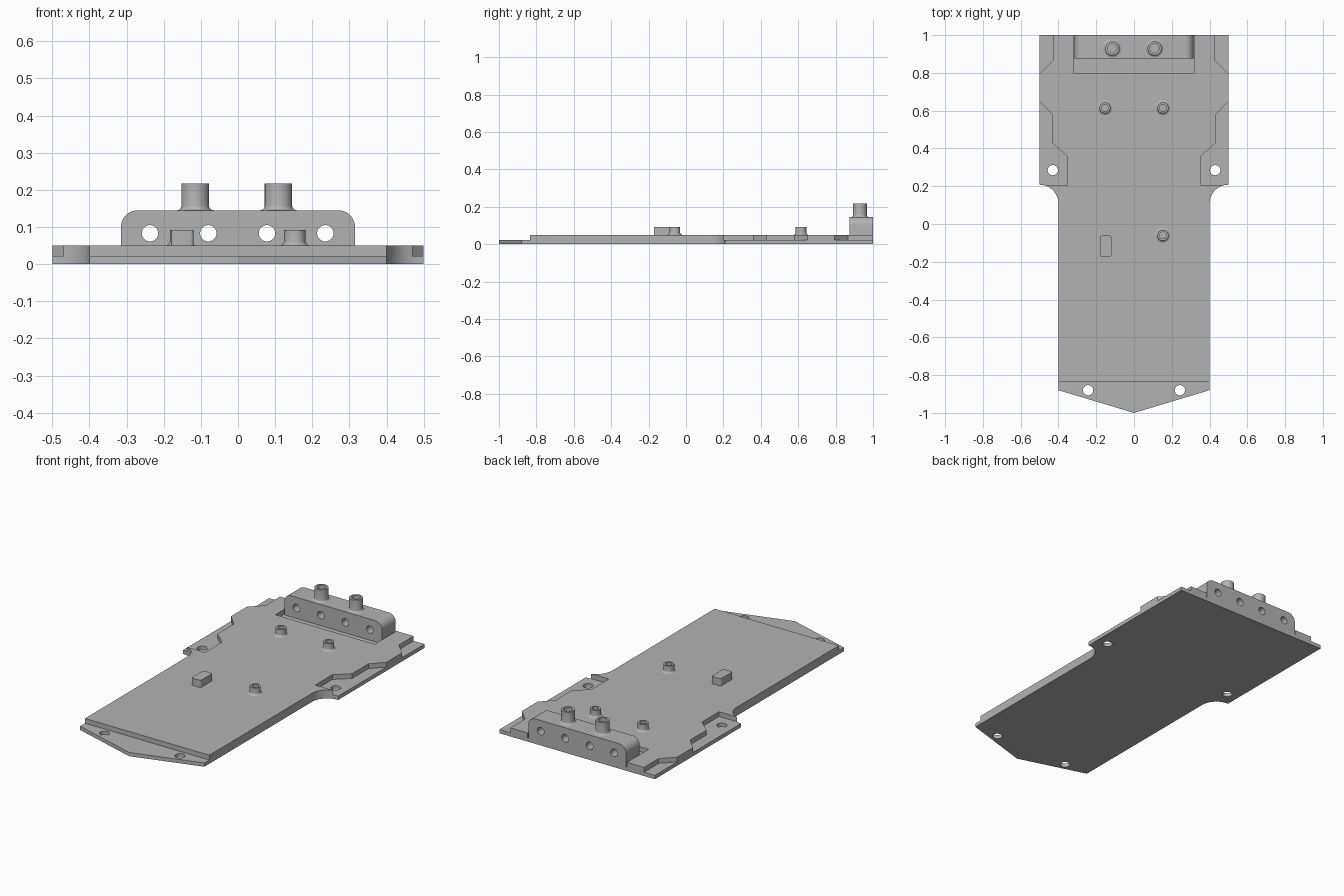
import bpy, bmesh
from math import sin, cos, pi, radians
from mathutils import Matrix, Vector

if "Cube" in bpy.data.objects:
    bpy.data.objects.remove(bpy.data.objects["Cube"], do_unlink=True)

grey = bpy.data.materials.new("plain_grey")
grey.use_nodes = True
grey.diffuse_color = (0.45, 0.45, 0.45, 1)
grey.node_tree.nodes["Principled BSDF"].inputs["Base Color"].default_value = grey.diffuse_color

FLOOR, DECK = 0.022, 0.05


def finish(name, bm):
    bmesh.ops.recalc_face_normals(bm, faces=bm.faces)
    mesh = bpy.data.meshes.new(name)
    bm.to_mesh(mesh)
    bm.free()
    mesh.materials.append(grey)
    obj = bpy.data.objects.new(name, mesh)
    bpy.context.collection.objects.link(obj)
    return obj


def smooth(obj):
    bpy.ops.object.select_all(action='DESELECT')
    obj.select_set(True)
    bpy.context.view_layer.objects.active = obj
    bpy.ops.object.shade_smooth_by_angle(angle=radians(30))


def prism(name, points, direction):
    """Extrude a closed outline of 3D points."""
    bm = bmesh.new()
    face = bm.faces.new([bm.verts.new(p) for p in points])
    ext = bmesh.ops.extrude_face_region(bm, geom=[face])
    verts = [v for v in ext["geom"] if isinstance(v, bmesh.types.BMVert)]
    bmesh.ops.translate(bm, verts=verts, vec=direction)
    return finish(name, bm)


def mirrored(half):
    return half + [(-x, y) for x, y in reversed(half) if x > 0]


def arc(cx, cy, r, a0, a1, n=12):
    angles = [radians(a0 + (a1 - a0) * i / n) for i in range(n + 1)]
    return [(cx + r * cos(a), cy + r * sin(a)) for a in angles]


def drill(obj, holes, radius, axis):
    """Cut round holes right through an object along one axis."""
    bm = bmesh.new()
    turn = Matrix.Rotation(pi / 2, 4, 'X') if axis == 'Y' else Matrix()
    for pos in holes:
        bmesh.ops.create_cone(bm, cap_ends=True, segments=32, radius1=radius, radius2=radius,
                              depth=0.4, matrix=Matrix.Translation(pos) @ turn)
    cutter = finish("hole_cutter", bm)
    cutter.hide_render = True
    mod = obj.modifiers.new("holes", 'BOOLEAN')
    mod.operation, mod.solver, mod.object = 'DIFFERENCE', 'EXACT', cutter
    bpy.ops.object.select_all(action='DESELECT')
    obj.select_set(True)
    bpy.context.view_layer.objects.active = obj
    bpy.ops.object.modifier_apply(modifier=mod.name)
    bpy.data.objects.remove(cutter, do_unlink=True)


def boss(name, x, y, z, r, height, bore, depth):
    """Hollow round post with a flared foot, turned from a profile."""
    flare = 0.012
    foot = [(r + flare - px, pz) for px, pz in
            [(flare * sin(t * pi / 8), flare * (1 - cos(t * pi / 8))) for t in range(5)]]
    profile = foot + [(r, height), (bore, height), (bore, height - depth), (0, height - depth)]
    bm = bmesh.new()
    verts = [bm.verts.new((px, 0, pz)) for px, pz in profile]
    edges = [bm.edges.new(pair) for pair in zip(verts, verts[1:])]
    bmesh.ops.spin(bm, geom=verts + edges, cent=(0, 0, 0), axis=(0, 0, 1),
                   angle=2 * pi, steps=32, use_merge=True)
    bmesh.ops.remove_doubles(bm, verts=bm.verts, dist=0.0001)
    obj = finish(name, bm)
    obj.location = (x, y, z)
    smooth(obj)


# Thin base plate with pointed front and four screw holes
shoulder = arc(0.5, 0.108, 0.1, 180, 90)
base_half = [(0, -1), (0.4, -0.88)] + shoulder + [(0.5, 1)]
base = prism("base_plate", [(x, y, 0) for x, y in mirrored(base_half)], Vector((0, 0, FLOOR)))
drill(base, [(s * x, y, 0) for s in (-1, 1) for x, y in ((0.43, 0.285), (0.243, -0.88))], 0.027, 'Z')
smooth(base)

# Raised deck with side pockets and a rear slot
lip = arc(0.5, 0.108, 0.1, 180, 108)
deck_half = [(0.4, -0.835)] + lip + [
    (0.355, lip[-1][1]), (0.355, 0.36), (0.433, 0.43), (0.433, 0.58), (0.5, 0.65),
    (0.5, 0.795), (0.43, 0.865), (0.43, 1), (0.32, 1), (0.32, 0.8)]
deck = prism("raised_deck", [(x, y, FLOOR) for x, y in mirrored(deck_half)],
             Vector((0, 0, DECK - FLOOR)))
smooth(deck)

# Rear bracket with rounded top corners and four cross holes
bracket_half = [(0.315, FLOOR)] + arc(0.27, 0.1, 0.045, 0, 90)
bracket = prism("rear_bracket", [(x, 0.875, z) for x, z in mirrored(bracket_half)],
                Vector((0, 0.125, 0)))
drill(bracket, [(x, 0.94, 0.083) for x in (-0.237, -0.08, 0.078, 0.235)], 0.022, 'Y')
smooth(bracket)

# Posts on the bracket and on the deck
for side, x in (("right", -0.115), ("left", 0.109)):
    boss("bracket_post_" + side, x, 0.93, 0.145, 0.037, 0.072, 0.024, 0.06)
for label, x, y in (("rear_right", -0.154, 0.615), ("rear_left", 0.153, 0.615),
                    ("front_left", 0.153, -0.06)):
    boss("deck_post_" + label, x, y, DECK, 0.029, 0.042, 0.018, 0.035)

# Small rectangular locating key with rounded corners
key = []
for sx, sy, a in ((1, 1, 0), (-1, 1, 90), (-1, -1, 180), (1, -1, 270)):
    key += arc(-0.15 + sx * 0.022, -0.117 + sy * 0.047, 0.008, a, a + 90, 4)
smooth(prism("locating_key", [(x, y, DECK) for x, y in key], Vector((0, 0, 0.042))))
